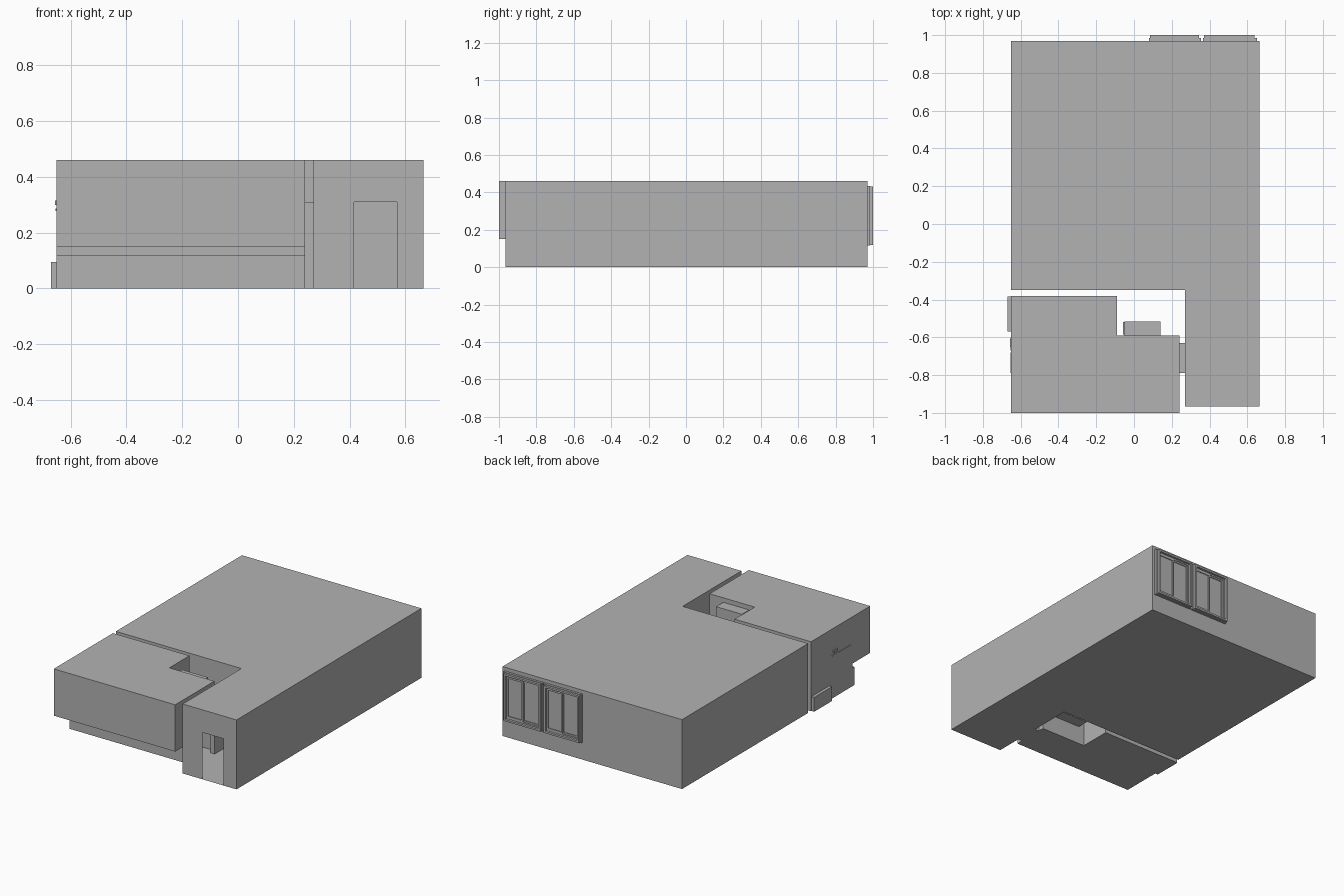
import bpy, bmesh
from mathutils import Vector

cube = bpy.data.objects.get("Cube")
if cube:
    bpy.data.objects.remove(cube, do_unlink=True)

grey = bpy.data.materials.new("plain_grey")
grey.use_nodes = True
grey.diffuse_color = (0.45, 0.45, 0.45, 1)
grey.node_tree.nodes["Principled BSDF"].inputs["Base Color"].default_value = (0.45, 0.45, 0.45, 1)


def finish(name, bm):
    bmesh.ops.recalc_face_normals(bm, faces=bm.faces)
    mesh = bpy.data.meshes.new(name)
    bm.to_mesh(mesh)
    bm.free()
    mesh.materials.append(grey)
    obj = bpy.data.objects.new(name, mesh)
    bpy.context.collection.objects.link(obj)
    return obj


def prism(bm, outline, axis, lo, hi):
    """Extrude a 2D outline along an axis."""
    def place(p, t):
        co = list(p)
        co.insert(axis, t)
        return co
    face = bm.faces.new([bm.verts.new(place(p, lo)) for p in outline])
    new = bmesh.ops.extrude_face_region(bm, geom=[face], use_keep_orig=True)
    verts = [g for g in new["geom"] if isinstance(g, bmesh.types.BMVert)]
    shift = Vector((0, 0, 0))
    shift[axis] = hi - lo
    bmesh.ops.translate(bm, vec=shift, verts=verts)


def cut_opening(bm, axis, level, first, second):
    """Remove a rectangle from the wall that lies at level on the axis."""
    others = [i for i in range(3) if i != axis]

    def wall():
        return [f for f in bm.faces if all(abs(v.co[axis] - level) < 1e-4 for v in f.verts)]
    for i, span in zip(others, (first, second)):
        for t in span:
            faces = wall()
            geom = set(faces)
            for f in faces:
                geom.update(f.edges, f.verts)
            co, no = Vector((0, 0, 0)), Vector((0, 0, 0))
            co[i], no[i] = t, 1
            bmesh.ops.bisect_plane(bm, geom=list(geom), plane_co=co, plane_no=no, dist=1e-5)
    doomed = []
    for f in wall():
        c = f.calc_center_median()
        if all(s[0] < c[i] < s[1] for i, s in zip(others, (first, second))):
            doomed.append(f)
    bmesh.ops.delete(bm, geom=doomed, context='FACES')


def box(bm, x, y, z):
    prism(bm, [(x[0], y[0]), (x[1], y[0]), (x[1], y[1]), (x[0], y[1])], 2, *z)


def ring(bm, x, z, y, w):
    """Rectangular frame standing in the xz plane."""
    for span in ((x[0], x[0] + w), (x[1] - w, x[1])):
        box(bm, span, y, z)
    for span in ((z[0], z[0] + w), (z[1] - w, z[1])):
        box(bm, (x[0] + w, x[1] - w), y, span)


TOP = 0.46
DOOR_TOP = 0.31
passage_y = (-0.79, -0.63)
window_z = (0.115, 0.435)
windows = {"inner_window": (0.08, 0.355), "corner_window": (0.365, 0.65)}

# Main room with entrance corridor
bm = bmesh.new()
prism(bm, [(-0.65, -0.35), (0.27, -0.35), (0.27, -0.965), (0.665, -0.965),
           (0.665, 0.97), (-0.65, 0.97)], 2, 0, TOP)
cut_opening(bm, 1, -0.965, (0.415, 0.57), (0, DOOR_TOP))
cut_opening(bm, 0, 0.27, passage_y, (0, DOOR_TOP))
for span in windows.values():
    cut_opening(bm, 1, 0.97, span, window_z)
finish("main_room", bm)

# Small room, stepped over a counter along the front
step = [(-1, TOP), (-1, 0.15), (-0.815, 0.15), (-0.815, 0.12), (-0.835, 0.12), (-0.835, 0)]
bm = bmesh.new()
prism(bm, step + [(-0.38, 0), (-0.38, TOP)], 0, -0.65, -0.09)
cut_opening(bm, 0, -0.09, (-1.1, -0.59), (-0.1, 0.5))
wing = bmesh.new()
prism(wing, step + [(-0.59, 0), (-0.59, TOP)], 0, -0.09, 0.24)
cut_opening(wing, 0, -0.09, (-1.1, -0.5), (-0.1, 0.5))
cut_opening(wing, 0, 0.24, passage_y, (0, DOOR_TOP))
cut_opening(wing, 1, -0.59, (-0.05, 0.14), (0.12, 0.43))
finish("small_room_wing", wing)
cut_opening(bm, 0, -0.65, (-0.57, -0.385), (0, 0.095))
finish("small_room", bm)

# Passage between the rooms
bm = bmesh.new()
box(bm, (0.24, 0.27), passage_y, (0, DOOR_TOP))
for x in (0.24, 0.27):
    cut_opening(bm, 0, x, (-1, 0), (-0.1, 0.5))
finish("passage", bm)

# Wall niches, open toward the small room
bm = bmesh.new()
box(bm, (-0.05, 0.14), (-0.59, -0.515), (0.12, 0.43))
cut_opening(bm, 1, -0.59, (-0.2, 0.3), (0, 0.5))
finish("rear_niche", bm)
bm = bmesh.new()
box(bm, (-0.058, -0.051), (-0.585, -0.52), (0.13, 0.42))
finish("niche_edge", bm)
bm = bmesh.new()
box(bm, (-0.67, -0.65), (-0.57, -0.385), (0, 0.095))
cut_opening(bm, 0, -0.65, (-1, 0), (-0.1, 0.2))
finish("side_niche", bm)

# Wall fittings on the side wall
bm = bmesh.new()
box(bm, (-0.654, -0.645), (-0.79, -0.68), (0.277, 0.283))
box(bm, (-0.654, -0.645), (-0.67, -0.60), (0.278, 0.286))
box(bm, (-0.656, -0.645), (-0.65, -0.61), (0.3, 0.315))
finish("wall_fittings", bm)

# Windows: stepped frame, recessed pane, two sashes
for name, (x0, x1) in windows.items():
    z0, z1 = window_z
    mid = (x0 + x1) / 2
    bm = bmesh.new()
    ring(bm, (x0, x1), (z0, z1), (0.97, 0.985), 0.025)
    ring(bm, (x0 + 0.006, x1 - 0.012), (z0 + 0.004, z1 - 0.004), (0.985, 1.0), 0.012)
    finish(name + "_frame", bm)
    bm = bmesh.new()
    box(bm, (x0 + 0.02, x1 - 0.02), (0.972, 0.976), (z0 + 0.02, z1 - 0.02))
    finish(name + "_pane", bm)
    bm = bmesh.new()
    for a, b, y in ((x0 + 0.025, mid + 0.004, 0.976), (mid - 0.004, x1 - 0.025, 0.981)):
        ring(bm, (a, b), (z0 + 0.025, z1 - 0.025), (y, y + 0.005), 0.01)
    finish(name + "_sashes", bm)
